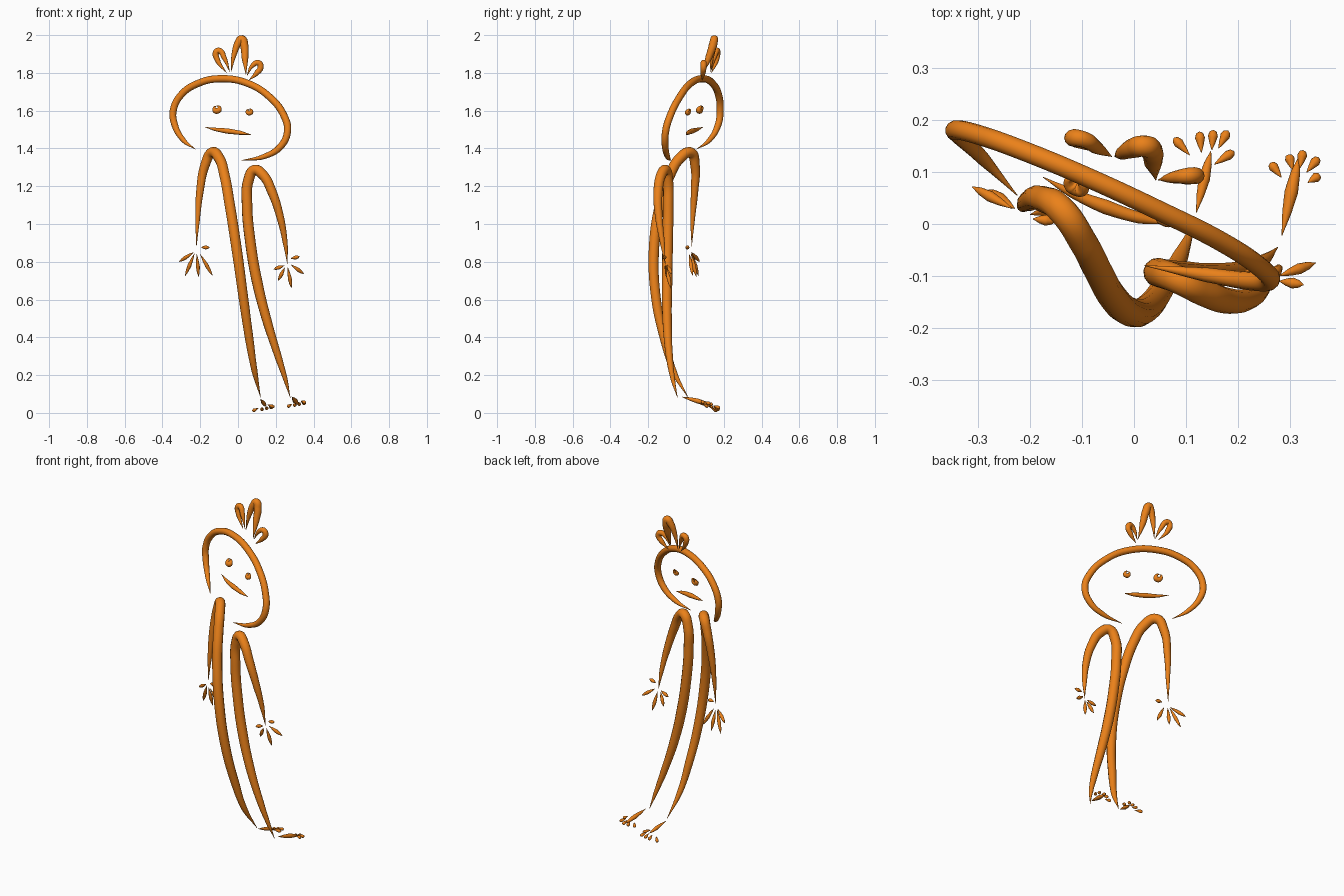
import bpy, math
from mathutils import Vector

orange = bpy.data.materials.new("orange")
orange.diffuse_color = (0.83, 0.22, 0.01, 1)


def tube(name, pts, res=8):
    """Smooth round stroke through (x, y, z, radius) points, as a mesh."""
    cu = bpy.data.curves.new(name, 'CURVE')
    cu.dimensions = '3D'
    cu.bevel_depth = 1.0
    cu.bevel_resolution = 4
    cu.resolution_u = res
    sp = cu.splines.new('BEZIER')
    sp.bezier_points.add(len(pts) - 1)
    for bp, p in zip(sp.bezier_points, pts):
        bp.co = p[:3]
        bp.radius = max(p[3], 0.0008)
        bp.handle_left_type = bp.handle_right_type = 'AUTO'
    ob = bpy.data.objects.new(name, cu)
    bpy.context.collection.objects.link(ob)
    bpy.ops.object.select_all(action='DESELECT')
    ob.select_set(True)
    bpy.context.view_layer.objects.active = ob
    bpy.ops.object.convert(target='MESH')
    ob = bpy.context.object
    ob.data.materials.clear()
    ob.data.materials.append(orange)
    bpy.ops.object.shade_smooth()
    return ob


def drop(name, a, b, r, profile):
    """Short straight stroke from a to b with a swelling radius."""
    a, b = Vector(a), Vector(b)
    tube(name, [(*a.lerp(b, t), r * k) for t, k in profile], 3)


FINGER = [(0, 0), (.3, .7), (.55, 1), (.8, .7), (1, 0)]
TOE = [(0, 0), (.35, .6), (.7, 1), (.9, .75), (1, 0)]

# head outline, open at the neck
tube("head_outline", [
    (-.225, .055, 1.395, 0), (-.29, .125, 1.445, .013), (-.335, .17, 1.525, .018),
    (-.343, .181, 1.6, .019), (-.3, .172, 1.685, .019), (-.21, .14, 1.745, .019),
    (-.09, .09, 1.769, .019), (.05, .025, 1.745, .019), (.17, -.035, 1.67, .019),
    (.245, -.085, 1.57, .019), (.262, -.108, 1.49, .019), (.225, -.11, 1.41, .018),
    (.14, -.098, 1.358, .014), (.02, -.08, 1.337, 0)])

# one stroke each for arm, shoulder and leg
tube("left_arm_and_leg", [
    (-.22, .03, .88, 0), (-.214, .035, 1.02, .012), (-.202, .045, 1.17, .02),
    (-.175, .048, 1.31, .025), (-.138, .025, 1.378, .028), (-.098, -.035, 1.345, .028),
    (-.072, -.085, 1.26, .028), (-.045, -.135, 1.11, .028), (-.006, -.17, .86, .028),
    (.03, -.158, .6, .026), (.06, -.115, .39, .023), (.088, -.065, .22, .016),
    (.12, .012, .08, 0)])
tube("right_arm_and_leg", [
    (.262, -.11, .785, 0), (.25, -.125, .9, .013), (.225, -.143, 1.03, .02),
    (.18, -.148, 1.17, .025), (.13, -.13, 1.262, .027), (.087, -.108, 1.285, .028),
    (.055, -.096, 1.23, .028), (.048, -.094, 1.1, .028), (.066, -.097, .9, .028),
    (.1, -.1, .7, .028), (.15, -.1, .5, .025), (.212, -.088, .3, .019),
    (.25, -.07, .18, .012), (.277, -.045, .08, 0)])

# hair tufts
tube("hair_middle", [
    (-.037, .13, 1.805, 0), (-.02, .138, 1.9, .014), (.002, .147, 1.96, .02),
    (.019, .15, 1.979, .021), (.033, .142, 1.945, .022), (.037, .12, 1.88, .018),
    (.042, .085, 1.79, 0)])
tube("hair_left", [
    (-.043, .13, 1.805, 0), (-.073, .148, 1.88, .013), (-.098, .163, 1.917, .016),
    (-.115, .166, 1.91, .017), (-.108, .16, 1.866, .014), (-.06, .135, 1.8, 0)])
tube("hair_right", [
    (.047, .085, 1.785, 0), (.078, .09, 1.84, .012), (.107, .093, 1.853, .016),
    (.12, .093, 1.832, .016), (.1, .09, 1.8, .014), (.057, .085, 1.76, 0)])

# eyes: small curled strokes in the plane of the face
side, up = Vector((.9, -.43, 0)), Vector((.05, .45, .89))
for name, c, s in (("eye_left", (-.112, .077, 1.612), 1.0),
                   ("eye_right", (.06, .014, 1.598), .82)):
    curl = []
    for i in range(9):
        a = math.radians(100 + 45 * i)
        p = Vector(c) + s * .015 * (side * math.cos(a) + up * math.sin(a))
        curl.append((*p, s * .0155 * min(1, i / 3, (8 - i) / 3)))
    tube(name, curl, 4)

# mouth
tube("mouth", [(-.175, .09, 1.513, 0), (-.12, .06, 1.501, .009), (-.055, .033, 1.492, .014),
               (.01, .012, 1.483, .011), (.07, 0, 1.473, 0)])

# fingers, as (base, tip)
hands = {
    "left_finger": [((-.235, .03, .85), (-.312, .072, .8)), ((-.23, .03, .845), (-.28, .066, .725)),
                    ((-.218, .028, .84), (-.208, .055, .72)), ((-.2, .018, .84), (-.135, .035, .727)),
                    ((-.195, .01, .877), (-.15, .005, .875))],
    "right_finger": [((.245, -.11, .78), (.188, -.1, .76)), ((.248, -.11, .77), (.213, -.09, .7)),
                     ((.264, -.105, .77), (.283, -.08, .66)), ((.28, -.1, .785), (.35, -.075, .735)),
                     ((.28, -.11, .817), (.327, -.117, .828))]}
for name, fingers in hands.items():
    for i, (a, b) in enumerate(fingers):
        drop(f"{name}_{i + 1}", a, b, .0105, FINGER)

# feet and toes, as (base xy, tip xy) at one height per foot
drop("left_foot", (.12, .022, .072), (.148, .14, .035), .011, FINGER)
drop("right_foot", (.285, -.022, .085), (.318, .13, .045), .013, FINGER)
toes = {
    "left_toe": (.028, [(.107, .133, .077, .166), (.13, .138, .126, .178), (.15, .143, .153, .181),
                        (.163, .146, .181, .18), (.155, .115, .193, .14)]),
    "right_toe": (.05, [(.284, .09, .263, .118), (.306, .104, .298, .134), (.32, .108, .326, .142),
                        (.333, .1, .356, .128), (.335, .08, .358, .094)])}
for name, (z, rows) in toes.items():
    for i, (ax, ay, bx, by) in enumerate(rows):
        dz = (i - 2) * .005
        drop(f"{name}_{i + 1}", (ax, ay, z + dz + .006), (bx, by, z + dz - .008), .0095, TOE)
